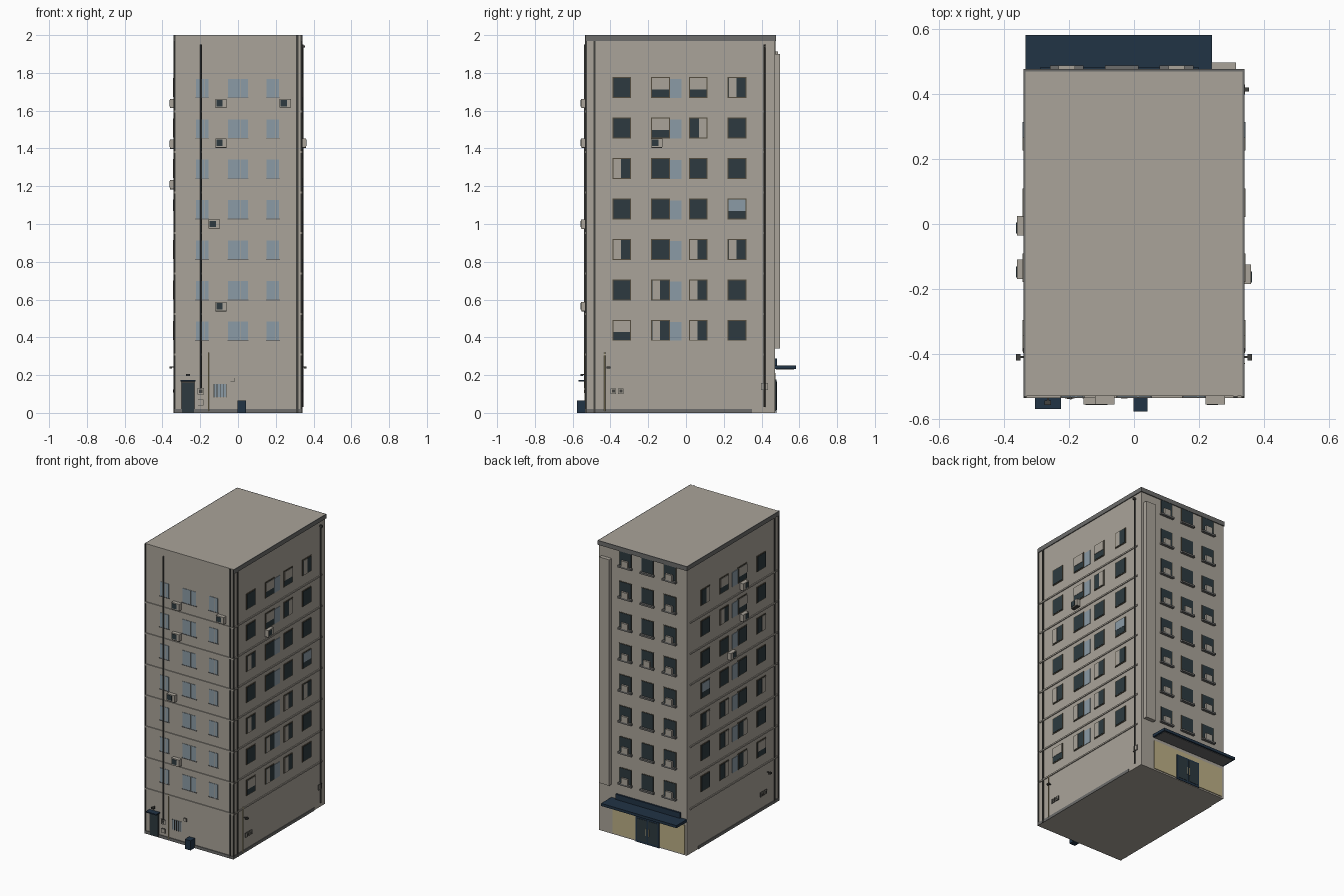
import bpy
import bmesh
from mathutils import Matrix, Vector

cube = bpy.data.objects.get("Cube")
if cube:
    bpy.data.objects.remove(cube, do_unlink=True)


def material(name, *rgb):
    mat = bpy.data.materials.new(name)
    mat.use_nodes = True
    mat.diffuse_color = (*rgb, 1)
    mat.node_tree.nodes["Principled BSDF"].inputs["Base Color"].default_value = (*rgb, 1)
    return mat


wall = material("warm grey plaster", .40, .37, .32)
glass = material("dark glass", .026, .042, .05)
pale = material("pale blue glass", .26, .33, .38)
navy = material("navy paint", .015, .033, .06)
grey = material("mid grey stone", .15, .15, .145)
dark = material("dark grey metal", .055, .055, .05)
cream = material("cream panel", .50, .43, .24)
brown = material("brown window frame", .09, .075, .05)

HALF, FRONT, BACK = .335, -.53, .47
meshes = {}


def part(name, mat):
    # One growing mesh per named part
    if name not in meshes:
        meshes[name] = (bmesh.new(), mat)
    return meshes[name][0]


def box(name, mat, low, high):
    low, high = Vector(low), Vector(high)
    place = Matrix.Translation((low + high) / 2) @ Matrix.Diagonal((*(high - low), 1))
    bmesh.ops.create_cube(part(name, mat), size=1, matrix=place)


def on_wall(name, mat, side, u, z, width, height, depth, gap=0):
    # Box standing on a wall: u runs along the wall, z is its centre height
    near, far = gap, gap + depth
    bottom, top = z - height / 2, z + height / 2
    a, b = u - width / 2, u + width / 2
    if side == "front":
        box(name, mat, (a, FRONT - far, bottom), (b, FRONT - near, top))
    elif side == "back":
        box(name, mat, (a, BACK + near, bottom), (b, BACK + far, top))
    elif side == "right":
        box(name, mat, (HALF + near, a, bottom), (HALF + far, b, top))
    else:
        box(name, mat, (-HALF - far, a, bottom), (-HALF - near, b, top))


def pipe(name, mat, x, y, bottom, top, radius):
    place = Matrix.Translation((x, y, (bottom + top) / 2))
    bmesh.ops.create_cone(part(name, mat), cap_ends=True, segments=8, radius1=radius,
                          radius2=radius, depth=top - bottom, matrix=place)


def air_conditioner(side, u, z):
    on_wall("air_conditioner_case", wall, side, u, z, .06, .045, .026)
    on_wall("air_conditioner_grille", glass, side, u - .008, z, .034, .034, .002, .026)
    on_wall("air_conditioner_bracket", dark, side, u, z - .025, .056, .004, .024)


def lamp(side, u, z):
    on_wall("wall_lamp_arm", dark, side, u, z, .006, .006, .02)
    on_wall("wall_lamp_head", dark, side, u, z - .003, .02, .01, .014, .014)


def utility_box(side, u, z, size=.03):
    on_wall("utility_box", dark, side, u, z, size, size, .005)
    on_wall("utility_box_door", wall, side, u, z, size * .85, size * .85, .002, .005)


# Main block and roof edge
box("building_body", wall, (-HALF, FRONT, 0), (HALF, BACK, 2))
for side in ("left", "right"):
    on_wall("roof_edge", grey, side, -.028, 1.985, 1.005, .03, .006)
on_wall("roof_edge", grey, "back", 0, 1.985, .682, .03, .007)

# Plinth, floor bands and corner strips
PITCH = .2143
on_wall("plinth", grey, "front", 0, .01, .68, .02, .005)
for side in ("left", "right"):
    on_wall("plinth", grey, side, -.09, .01, .88, .02, .004)
    on_wall("corner_strip", dark, side, -.485, .985, .012, 1.97, .006)
    on_wall("corner_strip", dark, side, FRONT + .003, .985, .006, 1.97, .005)
on_wall("corner_strip", dark, "front", .313, 1, .012, 2, .006)
for x in (-HALF, HALF):
    on_wall("corner_strip", dark, "front", x, 1, .008, 2, .004)
for floor in range(7):
    z = .31 + floor * PITCH
    on_wall("floor_band", wall, "front", 0, z, .68, .01, .006)
    for side in ("left", "right"):
        on_wall("floor_band", wall, side, -.04, z, .95, .01, .006)

# Side windows: T top blind, L and R side blinds, B pale pane; top floor first
BLINDS = (".TTL", ".TR.", "L...", "...B", "L.LL", ".LL.", "TLL.")
W, H = .088, .1


def side_window(side, y, z, blind):
    on_wall("side_window_frame", brown, side, y, z, W + .01, H + .01, .004)
    on_wall("side_window_glass", glass, side, y, z, W, H, .002, .004)
    if blind in "TB":
        name, mat = ("window_blind", wall) if blind == "T" else ("open_pane", pale)
        on_wall(name, mat, side, y, z + H * .2, W, H * .6, .002, .006)
    elif blind in "LR":
        shift = -W * .27 if blind == "L" else W * .27
        on_wall("window_blind", wall, side, y + shift, z, W * .45, H, .002, .006)


for side in ("left", "right"):
    for row, pattern in enumerate(reversed(BLINDS)):
        z = .437 + row * PITCH
        on_wall("side_pale_window", pale, side, -.06, z - .005, .072, H, .003)
        for y, blind in zip((-.34, -.135, .065, .27), pattern):
            side_window(side, y, z, blind)

# Front windows with sills and mullions
for row in range(7):
    z = .433 + row * PITCH
    for x, width in ((-.19, .066), (0, .104), (.185, .066)):
        on_wall("front_window", pale, "front", x, z, width, H, .003)
        on_wall("front_window_mullion", wall, "front", x + .012, z, .003, H, .002, .003)
        on_wall("front_window_sill", grey, "front", x, z - H / 2, width + .008, .004, .006)

# Back windows with sills and boxed units
for row in range(8):
    z = .425 + row * PITCH
    for x in (-.207, -.038, .131):
        on_wall("back_window_frame", brown, "back", x, z, W + .008, H + .005, .003)
        on_wall("back_window_glass", glass, "back", x, z, W, H, .002, .003)
        on_wall("back_window_sill", grey, "back", x, z - .058, .104, .012, .018)
        if x != -.038 or row == 4:
            on_wall("window_unit", wall, "back", x, z - .032, .05, .04, .018)

# Back shaft, entrance wall, doors and canopy
on_wall("back_shaft", wall, "back", .277, 1.12, .076, 1.56, .027)
on_wall("entrance_panel", cream, "back", -.045, .11, .55, .2, .005)
on_wall("entrance_door", navy, "back", -.04, .088, .18, .176, .004, .005)
for x in (-.082, .002):
    on_wall("entrance_door_glass", glass, "back", x, .09, .074, .15, .002, .009)
for x in (-.05, -.03):
    on_wall("entrance_handle", cream, "back", x, .085, .005, .05, .004, .009)
on_wall("entrance_canopy", navy, "back", -.047, .242, .576, .018, .112)
on_wall("canopy_underside", grey, "back", -.047, .232, .55, .004, .095, .006)
on_wall("entrance_sign", navy, "back", -.045, .268, .49, .04, .012)

# Front door with hood, barred window and bin
on_wall("front_door_frame", dark, "front", -.265, .083, .076, .166, .004)
on_wall("front_door", glass, "front", -.265, .08, .062, .156, .003, .004)
on_wall("front_door_hood", navy, "front", -.265, .17, .08, .008, .04)
lamp("front", -.265, .203)
on_wall("barred_window", pale, "front", -.095, .118, .07, .068, .003)
for step in range(5):
    on_wall("window_bar", dark, "front", -.127 + step * .016, .118, .003, .072, .003, .003)
on_wall("front_bin", navy, "front", .02, .033, .044, .066, .048)

# Air conditioners
for x, z in ((-.09, 1.64), (.25, 1.64), (-.09, 1.43), (-.125, 1), (-.09, .565)):
    air_conditioner("front", x, z)
for y, z in ((-.14, 1.64), (-.14, 1.425), (-.005, 1.21)):
    air_conditioner("left", y, z)
air_conditioner("right", -.155, 1.43)

# Pipes, lamps and utility boxes
pipe("front_drainpipe", dark, -.195, FRONT - .006, .13, 1.95, .005)
pipe("front_gas_pipe", cream, -.157, FRONT - .005, .01, .32, .003)
pipe("side_gas_pipe", cream, HALF + .004, -.43, .01, .32, .003)
pipe("side_drainpipe", dark, HALF + .006, .415, .03, 1.95, .005)
on_wall("drainpipe_hook", dark, "right", .415, 1.94, .012, .012, .02)
for side in ("left", "right"):
    lamp(side, -.41, .243)
    for y in (-.385, -.345):
        utility_box(side, y, .115)
        on_wall("vent_grille", dark, side, y, .115, .016, .016, .002, .007)
utility_box("right", .415, .14, .036)
for x, z, size in ((-.198, .115, .034), (-.198, .055, .03), (-.03, .175, .022)):
    utility_box("front", x, z, size)
on_wall("vent_grille", dark, "front", -.198, .115, .018, .018, .002, .007)

# Turn the collected parts into objects
for name, (bm, mat) in meshes.items():
    mesh = bpy.data.meshes.new(name)
    bm.to_mesh(mesh)
    bm.free()
    mesh.materials.append(mat)
    bpy.context.scene.collection.objects.link(bpy.data.objects.new(name, mesh))
